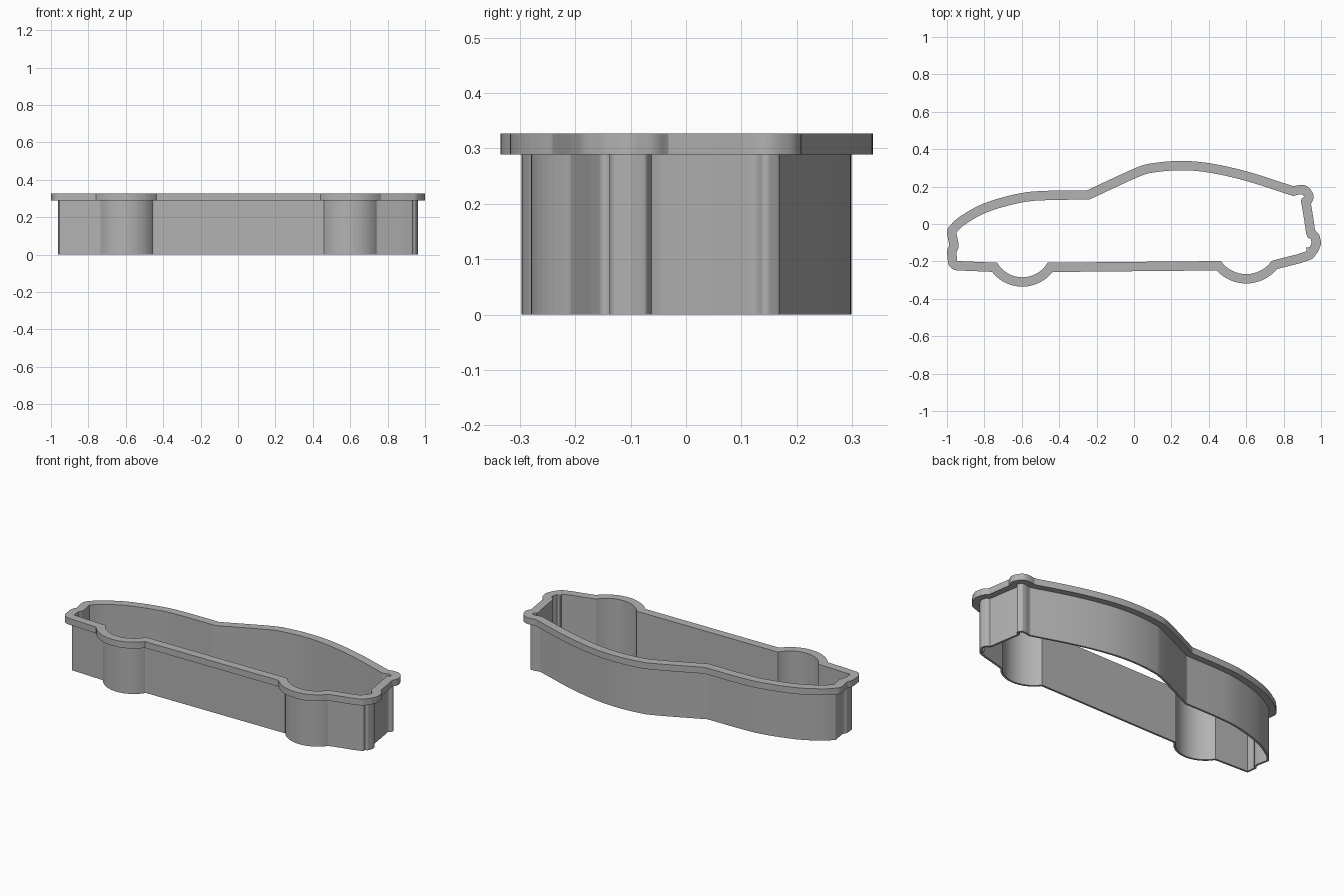
import bpy, bmesh, math
from mathutils import Vector
from mathutils.geometry import interpolate_bezier, intersect_point_line

if "Cube" in bpy.data.objects:
    bpy.data.objects.remove(bpy.data.objects["Cube"], do_unlink=True)

WALL, RIM = 0.012, 0.05          # widths measured out from the inner outline
WALL_TOP, RIM_TOP = 0.289, 0.327

grey = bpy.data.materials.new("plain grey")
grey.use_nodes = True
grey.diffuse_color = (0.45, 0.45, 0.45, 1)
grey.node_tree.nodes["Principled BSDF"].inputs["Base Color"].default_value = grey.diffuse_color


def smooth(points, steps=6):
    """Smooth curve through the points."""
    p = [Vector(q) for q in points]
    p = [2 * p[0] - p[1]] + p + [2 * p[-1] - p[-2]]
    out = []
    for a, b, c, d in zip(p, p[1:], p[2:], p[3:]):
        out += interpolate_bezier(b, b + (c - a) / 6, c - (d - b) / 6, c, steps + 1)[:-1]
    return [v.to_2d() for v in out] + [p[-2]]


def wheel(x, low, start_y, half=0.135, steps=16):
    """Arc bulging down around a wheel, from its right end to its left."""
    sag = start_y - low
    r = (half ** 2 + sag ** 2) / (2 * sag)
    a = math.asin(half / r)
    angles = [a - 2 * a * i / steps for i in range(steps + 1)]
    return [Vector((x + r * math.sin(t), low + r - r * math.cos(t))) for t in angles]


def offset(loop, width, step=0.006):
    """Clockwise outline moved outward, rounded at outer corners."""
    n = len(loop)
    points = []
    for i in range(n):
        a, b, c = loop[i], loop[(i + 1) % n], loop[(i + 2) % n]
        d, e = (b - a).normalized(), (c - b).normalized()
        normal = Vector((-d.y, d.x))
        count = max(1, math.ceil((b - a).length / step))
        points += [a.lerp(b, k / count) + normal * width for k in range(count + 1)]
        turn = math.atan2(d.x * e.y - d.y * e.x, d.dot(e))
        if turn < 0:
            parts = max(1, math.ceil(-turn / 0.2))
            start = math.atan2(normal.y, normal.x)
            for k in range(1, parts):
                t = start + turn * k / parts
                points.append(b + width * Vector((math.cos(t), math.sin(t))))

    def distance(p):
        best = 9.0
        for i in range(n):
            q, t = intersect_point_line(p, loop[i - 1], loop[i])
            q = loop[i - 1].lerp(loop[i], min(1, max(0, t)))
            best = min(best, (p - q).length)
        return best

    kept = []
    for p in points:
        if distance(p) > width - 1e-4 and (not kept or (p - kept[-1]).length > 1e-3):
            kept.append(p)
    if (kept[0] - kept[-1]).length < 1e-3:
        kept.pop()
    return kept


def ring(name, inner, outer, z0, z1):
    """Solid band between two outlines."""
    curve = bpy.data.curves.new(name, "CURVE")
    curve.dimensions, curve.fill_mode = "2D", "BOTH"
    curve.extrude = (z1 - z0) / 2
    for loop in (outer, inner):
        spline = curve.splines.new("POLY")
        spline.points.add(len(loop) - 1)
        for point, v in zip(spline.points, loop):
            point.co = (v.x, v.y, 0, 1)
        spline.use_cyclic_u = True
    helper = bpy.data.objects.new(name + "_curve", curve)
    bpy.context.collection.objects.link(helper)
    graph = bpy.context.evaluated_depsgraph_get()
    mesh = bpy.data.meshes.new_from_object(helper.evaluated_get(graph))
    bpy.data.objects.remove(helper, do_unlink=True)
    bm = bmesh.new()
    bm.from_mesh(mesh)
    bmesh.ops.remove_doubles(bm, verts=bm.verts, dist=1e-5)
    bmesh.ops.recalc_face_normals(bm, faces=bm.faces)
    bmesh.ops.translate(bm, verts=bm.verts, vec=(0, 0, (z0 + z1) / 2))
    bm.to_mesh(mesh)
    bm.free()
    mesh.materials.clear()
    mesh.materials.append(grey)
    obj = bpy.data.objects.new(name, mesh)
    bpy.context.collection.objects.link(obj)
    bpy.ops.object.select_all(action="DESELECT")
    obj.select_set(True)
    bpy.context.view_layer.objects.active = obj
    bpy.ops.object.shade_smooth_by_angle(angle=math.radians(30))


# Car-shaped inner outline, clockwise from the nose
hood = smooth([(-0.95, -0.045), (-0.9, 0.0), (-0.78, 0.065), (-0.6, 0.115),
               (-0.45, 0.128), (-0.24, 0.13)])
roof = smooth([(-0.24, 0.13), (0.02, 0.25), (0.11, 0.276), (0.25, 0.287),
               (0.4, 0.275), (0.6, 0.23), (0.85, 0.15)])[1:]
tail = [Vector(p) for p in [
    (0.885, 0.158), (0.902, 0.158), (0.91, 0.145), (0.895, 0.135), (0.893, 0.12),
    (0.907, 0.04), (0.92, -0.05), (0.928, -0.072), (0.945, -0.08), (0.95, -0.1),
    (0.94, -0.124), (0.92, -0.126), (0.924, -0.145), (0.88, -0.16), (0.78, -0.185)]]
nose = [Vector(p) for p in [
    (-0.945, -0.198), (-0.95, -0.15), (-0.94, -0.135), (-0.937, -0.11)]]
inner = (hood + roof + tail + wheel(0.6, -0.268, -0.198)
         + wheel(-0.597, -0.285, -0.207) + nose)

ring("cutting_wall", inner, offset(inner, WALL), 0, WALL_TOP)
ring("grip_rim", inner, offset(inner, RIM), WALL_TOP, RIM_TOP)
